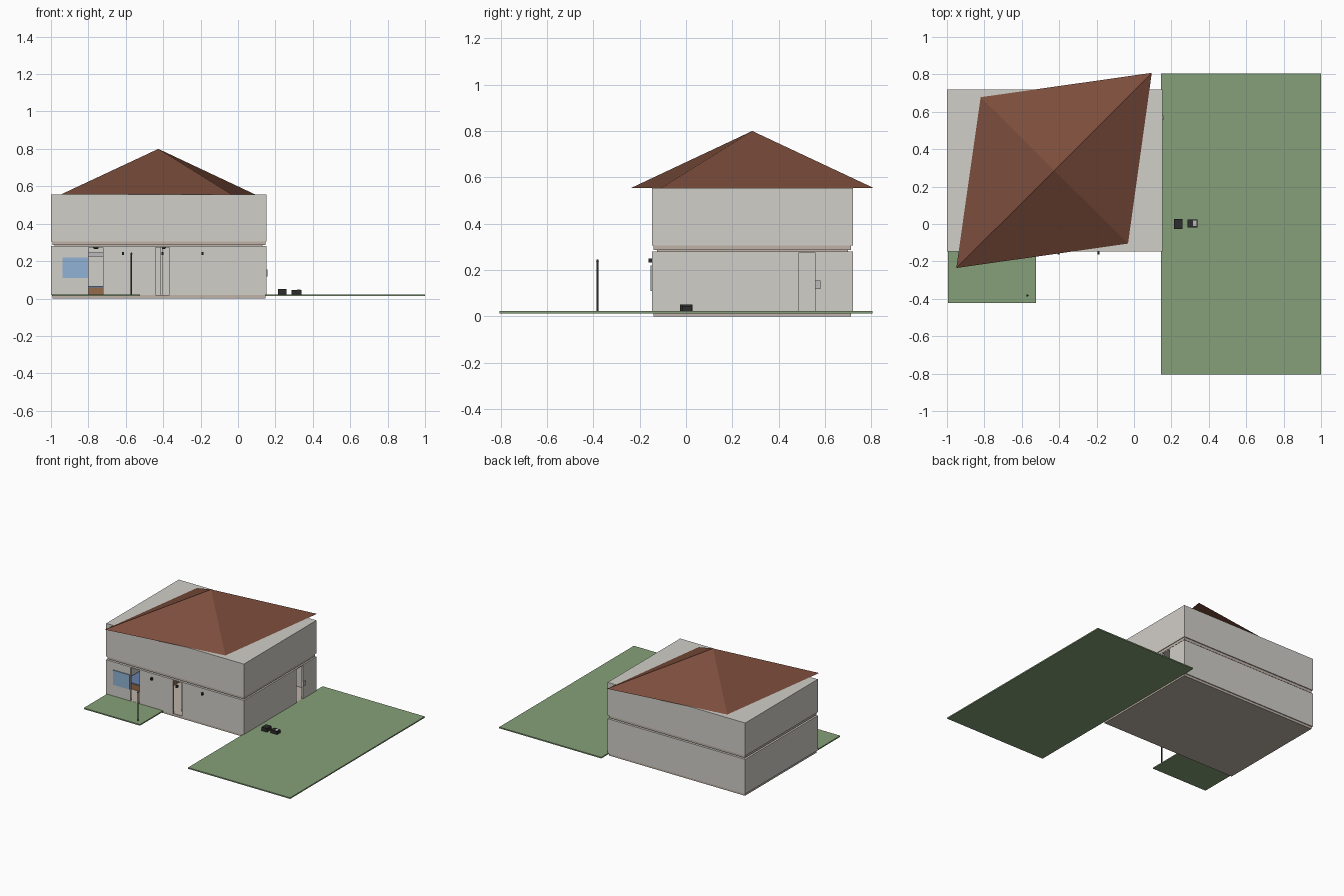
import bpy, bmesh

if "Cube" in bpy.data.objects:
    bpy.data.objects.remove(bpy.data.objects["Cube"])


def paint(obj, name, color):
    mat = bpy.data.materials.get(name) or bpy.data.materials.new(name)
    mat.diffuse_color = (*color, 1)
    mat.use_nodes = True
    mat.node_tree.nodes["Principled BSDF"].inputs["Base Color"].default_value = mat.diffuse_color
    obj.data.materials.append(mat)


def from_bmesh(name, bm, mat=None):
    mesh = bpy.data.meshes.new(name)
    bmesh.ops.recalc_face_normals(bm, faces=bm.faces)
    bm.to_mesh(mesh)
    bm.free()
    obj = bpy.data.objects.new(name, mesh)
    bpy.context.collection.objects.link(obj)
    if mat:
        paint(obj, *mat)
    return obj


def box(name, x, y, z, mat=None):
    """Box from (min, max) ranges on each axis."""
    bm = bmesh.new()
    bmesh.ops.create_cube(bm, size=1)
    for v in bm.verts:
        v.co = [r[0] if c < 0 else r[1] for c, r in zip(v.co, (x, y, z))]
    return from_bmesh(name, bm, mat)


def cylinder(name, r1, r2, x, y, z0, z1, mat, segments=12):
    bm = bmesh.new()
    bmesh.ops.create_cone(bm, cap_ends=True, segments=segments,
                          radius1=r1, radius2=r2, depth=z1 - z0)
    bmesh.ops.translate(bm, verts=bm.verts, vec=(x, y, (z0 + z1) / 2))
    return from_bmesh(name, bm, mat)


def cut(obj, cutter):
    cutter.hide_render = True
    cutter.hide_viewport = False
    cutter.display_type = 'WIRE'
    mod = obj.modifiers.new(cutter.name, 'BOOLEAN')
    mod.operation = 'DIFFERENCE'
    mod.solver = 'EXACT'
    mod.object = cutter
    bpy.context.view_layer.objects.active = obj
    bpy.ops.object.modifier_apply(modifier=mod.name)
    bpy.data.objects.remove(cutter)


WALL = ("wall_paint", (0.64, 0.62, 0.58))
SLAB = ("slab_beige", (0.52, 0.45, 0.39))
ROOF = ("roof_tile", (0.20, 0.075, 0.045))
GRASS = ("grass", (0.24, 0.35, 0.19))
GLASS = ("glass_blue", (0.28, 0.45, 0.66))
DARK = ("dark_metal", (0.025, 0.025, 0.025))
WOOD = ("wood", (0.30, 0.15, 0.07))
CLOTH = ("bedding_blue", (0.13, 0.22, 0.40))
GREY = ("light_grey", (0.5, 0.5, 0.5))

# Floor slabs
X, Y = (-1.0, 0.152), (-0.147, 0.72)
inset_x, inset_y = (-0.993, 0.147), (-0.14, 0.713)
box("ground_slab", inset_x, inset_y, (0, 0.02), SLAB)
box("upper_slab", inset_x, inset_y, (0.286, 0.308), SLAB)

# Lower storey: hollow shell with door openings
lower = box("lower_walls", X, Y, (0.018, 0.28), WALL)
t = 0.012
cut(lower, box("room_cutter", (X[0] + t, X[1] - t), (Y[0] + t, Y[1] - t), (0, 0.274)))
for i, x in enumerate([(-0.798, -0.722), (-0.44, -0.365)]):
    cut(lower, box(f"door_cutter_{i}", x, (-0.2, -0.10), (0, 0.274)))
cut(lower, box("side_door_cutter", (0.1, 0.2), (0.485, 0.56), (0, 0.274)))
box("partition_wall", (-0.415, -0.403), (-0.08, 0.70), (0.02, 0.274), WALL)
box("storey_joint", (-0.98, 0.13), (-0.125, 0.70), (0.278, 0.288), SLAB)

# Upper storey
box("upper_walls", X, Y, (0.306, 0.555), WALL)

# Skewed pyramid roof
bm = bmesh.new()
base = [bm.verts.new((x, y, 0.555)) for x, y in
        [(-0.95, -0.235), (-0.032, -0.105), (0.095, 0.808), (-0.82, 0.678)]]
apex = bm.verts.new((-0.426, 0.286, 0.8))
bm.faces.new(base)
for i in range(4):
    bm.faces.new((base[i], base[(i + 1) % 4], apex))
from_bmesh("roof", bm, ROOF)

# Lawns
box("side_lawn", (0.145, 1.0), (-0.805, 0.805), (0.013, 0.022), GRASS)
box("front_lawn", (-0.995, -0.525), (-0.422, -0.145), (0.013, 0.022), GRASS)

# Front window
box("front_window", (-0.938, -0.802), (-0.154, -0.146), (0.11, 0.22), GLASS)

# Wall lamps
for i, x in enumerate((-0.615, -0.403, -0.19)):
    box(f"wall_lamp_{i}", (x - 0.006, x + 0.006), (-0.162, -0.147), (0.232, 0.25), DARK)

# Lamp post
cylinder("lamp_post", 0.0045, 0.0045, -0.57, -0.382, 0.02, 0.235, DARK)
cylinder("lamp_post_tip", 0.006, 0.003, -0.57, -0.382, 0.235, 0.246, DARK)

# Side wall meter box
box("meter_box", (0.15, 0.159), (0.556, 0.58), (0.118, 0.154), GREY)

# Yard units
box("yard_unit", (0.215, 0.26), (-0.026, 0.028), (0.02, 0.05), DARK)
box("small_yard_unit", (0.285, 0.34), (-0.018, 0.024), (0.02, 0.045), DARK)
box("small_unit_panel", (0.315, 0.333), (-0.012, 0.018), (0.044, 0.047), GREY)

# Furnishings seen through the doors
box("bed_frame", (-0.97, -0.70), (0.02, 0.30), (0.02, 0.06), WOOD)
box("bed_cover", (-0.968, -0.702), (0.022, 0.298), (0.06, 0.067), CLOTH)
box("wall_shelf", (-0.93, -0.70), (0.64, 0.708), (0.225, 0.245), GREY)
for i, x in enumerate((-0.76, -0.40)):
    cylinder(f"ceiling_lamp_{i}", 0.01, 0.018, x, 0.2 - 0.24 * i, 0.265, 0.275, DARK)
